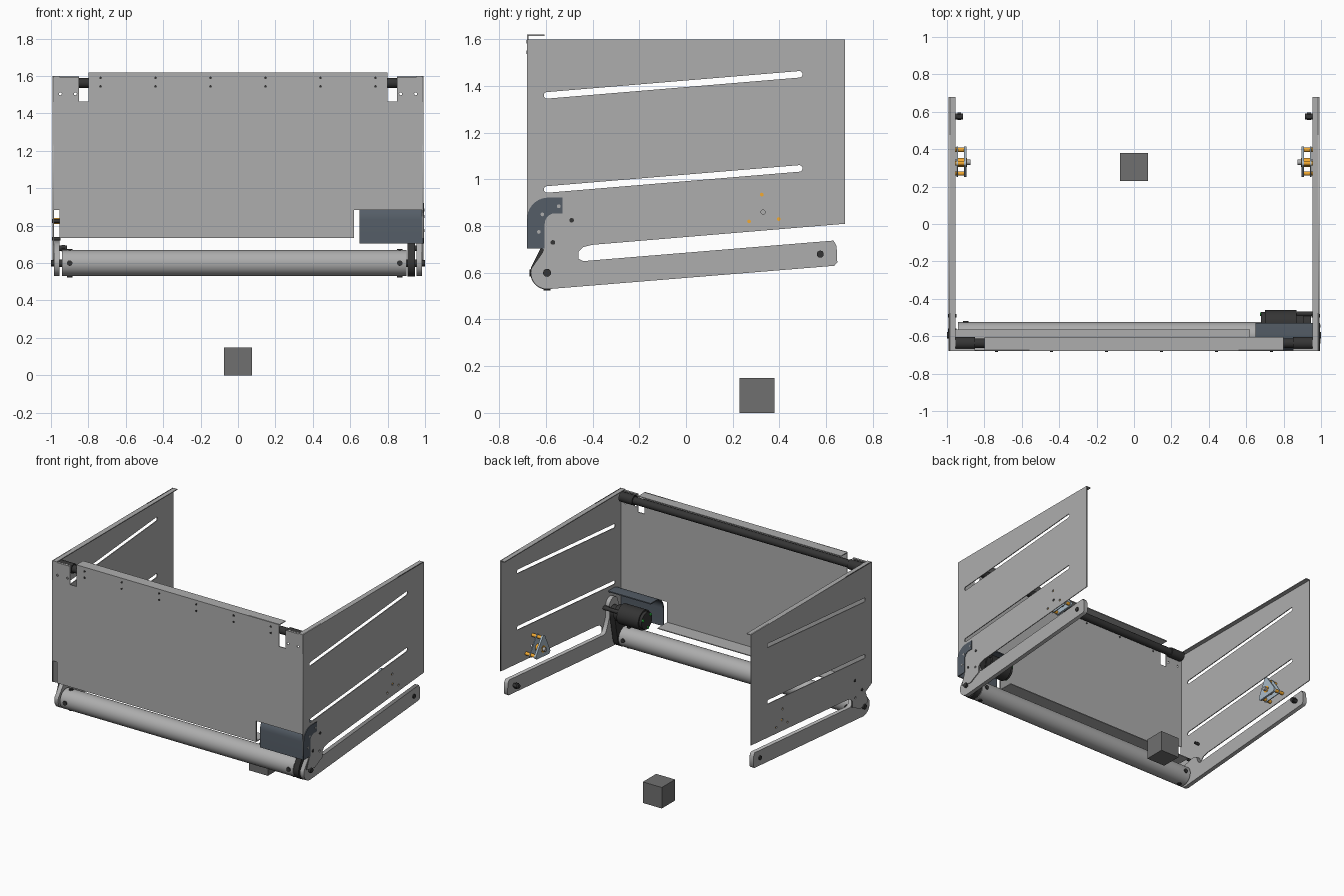
import bpy, bmesh
from math import cos, sin, atan2, pi, radians
from mathutils import Matrix

if "Cube" in bpy.data.objects:
    bpy.data.objects.remove(bpy.data.objects["Cube"])


def material(name, rgb):
    m = bpy.data.materials.new(name)
    m.diffuse_color = (*rgb, 1)
    m.use_nodes = True
    m.node_tree.nodes["Principled BSDF"].inputs["Base Color"].default_value = m.diffuse_color
    return m


BLACK = material("black", (0.035, 0.035, 0.035))
SLATE = material("slate", (0.09, 0.11, 0.135))
ORANGE = material("orange", (0.9, 0.4, 0.03))
STEEL = material("blue_steel", (0.4, 0.5, 0.58))
GREEN = material("green", (0.03, 0.6, 0.06))
CUBE = material("dark_grey", (0.16, 0.16, 0.16))
SHEET = material("light_grey", (0.42, 0.42, 0.42))


def add_mesh(name, bm, mat):
    me = bpy.data.meshes.new(name)
    bm.to_mesh(me)
    bm.free()
    ob = bpy.data.objects.new(name, me)
    bpy.context.collection.objects.link(ob)
    ob.data.materials.append(mat)
    return ob


def box(name, x, y, z, mat=SHEET):
    bm = bmesh.new()
    bmesh.ops.create_cube(bm, size=1)
    for v in bm.verts:
        v.co = [lo + (c + 0.5) * (hi - lo) for c, (lo, hi) in zip(v.co, (x, y, z))]
    return add_mesh(name, bm, mat)


def smooth(ob):
    bpy.ops.object.select_all(action='DESELECT')
    bpy.context.view_layer.objects.active = ob
    ob.select_set(True)
    bpy.ops.object.shade_smooth_by_angle(angle=radians(35))


def rod(name, x0, x1, y, z, r, mat=BLACK, segs=32, axis='X'):
    """Cylinder along X from x0 to x1, or along Y / Z when centred on (x0, y, z) with length x1."""
    bm = bmesh.new()
    length = abs(x1 - x0) if axis == 'X' else x1
    rot = {'X': Matrix.Rotation(pi / 2, 4, 'Y'), 'Y': Matrix.Rotation(pi / 2, 4, 'X'), 'Z': Matrix()}[axis]
    cx = (x0 + x1) / 2 if axis == 'X' else x0
    bmesh.ops.create_cone(bm, cap_ends=True, segments=segs, radius1=r, radius2=r, depth=length,
                          matrix=Matrix.Translation((cx, y, z)) @ rot)
    ob = add_mesh(name, bm, mat)
    smooth(ob)
    return ob


def plate(name, loops, at, thick, mat=SHEET, facing='X'):
    """Flat plate with holes: the first loop is the outline, the others are holes."""
    cu = bpy.data.curves.new(name, 'CURVE')
    cu.dimensions, cu.fill_mode, cu.extrude = '2D', 'BOTH', thick / 2
    for pts in loops:
        sp = cu.splines.new('POLY')
        sp.points.add(len(pts) - 1)
        for p, (a, b) in zip(sp.points, pts):
            p.co = (a, b, 0, 1)
        sp.use_cyclic_u = True
    ob = bpy.data.objects.new(name, cu)
    bpy.context.collection.objects.link(ob)
    if facing == 'X':
        ob.location, ob.rotation_euler = (at, 0, 0), (pi / 2, 0, pi / 2)
    else:
        ob.location, ob.rotation_euler = (0, at, 0), (pi / 2, 0, 0)
    cu.materials.append(mat)
    bpy.ops.object.select_all(action='DESELECT')
    bpy.context.view_layer.objects.active = ob
    ob.select_set(True)
    bpy.ops.object.convert(target='MESH')
    return ob


def arc(cx, cy, r, a0, a1, n=10):
    return [(cx + r * cos(radians(a0 + (a1 - a0) * i / n)),
             cy + r * sin(radians(a0 + (a1 - a0) * i / n))) for i in range(n + 1)]


def hole(cx, cy, r=0.008):
    return arc(cx, cy, r, 0, 330, 11)


def capsule(p, q, r0, r1):
    a = atan2(q[1] - p[1], q[0] - p[0]) * 180 / pi
    return arc(*p, r0, a + 90, a + 270, 16) + arc(*q, r1, a - 90, a + 90, 16)


# Shared positions in the side view (y, z)
PIVOT = (-0.595, 0.60)
TRI = [(0.27, 0.82), (0.397, 0.83), (0.325, 0.935)]
CENTRE = (0.33, 0.86)

wall = [(-0.68, 1.6), (0.68, 1.6), (0.68, 0.81), (-0.40, 0.72), (-0.44, 0.71), (-0.46, 0.69),
        (-0.46, 0.645), (-0.55, 0.60), (-0.64, 0.62), (-0.61, 0.70), (-0.68, 0.735)]
wall_holes = [capsule((-0.595, 1.36), (0.485, 1.45), 0.014, 0.014),
              capsule((-0.595, 0.957), (0.485, 1.047), 0.014, 0.014),
              hole(*CENTRE, 0.009), hole(-0.495, 0.70)] + [hole(*p) for p in TRI]
arm_low = arc(*PIVOT, 0.07, 165, 275, 14) + [(0.635, 0.63), (0.648, 0.645), (0.645, 0.715), (0.632, 0.738),
                                             (-0.44, 0.65), (-0.46, 0.66)]
arm_top = {-1: [(-0.48, 0.71), (-0.52, 0.72), (-0.60, 0.70)],
           1: [(-0.48, 0.70), (-0.50, 0.75)] + arc(-0.55, 0.83, 0.05, 0, 180) + [(-0.605, 0.70)]}

for s, side in ((-1, "left"), (1, "right")):
    def srod(name, a, b, *args, **kw):
        return rod(f"{side}_{name}", s * a, s * b, *args, **kw)

    # Slotted side wall with inward top flange
    plate(f"{side}_wall", [wall] + wall_holes, s * 0.988, 0.006)
    box(f"{side}_wall_flange", sorted((s * 0.955, s * 0.99)), (-0.68, 0.68), (1.594, 1.6))
    # Lower arm with pivot bracket
    plate(f"{side}_arm", [arm_low + arm_top[s]], s * 0.97, 0.03)
    srod("pivot_bolt", 0.93, 1.0, *PIVOT, 0.017)
    srod("arm_bolt", 0.915, 0.992, 0.575, 0.68, 0.015)
    srod("arm_nut", 0.925, 0.945, 0.575, 0.68, 0.02, segs=6)
    for i, (y, z) in enumerate([(-0.49, 0.825), (-0.57, 0.73)]):
        srod(f"bracket_bolt_{i}", 0.95, 0.994, y, z, 0.01, segs=16)
    # Triangular bearing block on three orange spacers
    for i, p in enumerate(TRI):
        srod(f"spacer_{i}", 0.905, 0.985, *p, 0.012, mat=ORANGE, segs=16)
    tri_out = [pt for p, a in zip(TRI, (150, 270, 30)) for pt in arc(*p, 0.018, a, a + 120, 6)]
    plate(f"{side}_bearing_plate", [tri_out, hole(*CENTRE, 0.024)], s * 0.902, 0.014, STEEL)
    plate(f"{side}_bearing_back_plate", [tri_out, hole(*CENTRE, 0.024)], s * 0.945, 0.006, STEEL)
    srod("bearing_ring", 0.893, 0.95, *CENTRE, 0.024, mat=ORANGE, segs=20)
    srod("bearing_pin", 0.875, 0.955, *CENTRE, 0.014, mat=SHEET, segs=16)
    # Thick ends of the top tube
    srod("tube_end", 0.85, 0.955, -0.637, 1.563, 0.034)
    box(f"{side}_corner_flange", sorted((s * 0.85, s * 0.99)), (-0.68, -0.665), (1.589, 1.595))
    # Screws around the roller end
    x = 0.865 if s > 0 else -0.90
    for i in range(4):
        ax = 'Z' if i % 2 else 'Y'
        d = 0.07 if i < 2 else -0.07
        rod(f"{side}_roller_screw_{i}", x, 0.012, PIVOT[0] + (0 if ax == 'Z' else d),
            PIVOT[1] + (d if ax == 'Z' else 0), 0.015, axis=ax, segs=16)

# Front panel with corner notches, bends and screw holes
half = [(0.80, 1.62), (0.80, 1.465), (0.85, 1.465), (0.85, 1.595), (0.99, 1.595)]
panel = [(-x, z) for x, z in reversed(half)] + half + [
    (0.99, 0.885), (0.62, 0.885), (0.62, 0.735), (-0.955, 0.735), (-0.955, 0.885), (-0.99, 0.885)]
plate("front_panel", [panel] + [hole(x, 1.505) for x in (-0.95, -0.87, 0.87, 0.95)], -0.677, 0.006, facing='Y')
box("front_top_flange", (-0.8, 0.8), (-0.68, -0.605), (1.614, 1.62))
box("front_bottom_flange", (-0.955, 0.62), (-0.68, -0.565), (0.735, 0.741))
for i in range(6):
    for z in (1.545, 1.59):
        rod("panel_screw", -0.735 + 0.294 * i, 0.012, -0.678, z, 0.007, axis='Y', segs=12)

# Top tube
rod("top_tube", -0.86, 0.86, -0.637, 1.563, 0.026)

# Roller
rod("roller", -0.94, 0.90, *PIVOT, 0.07, mat=SHEET, segs=48)
rod("roller_axle", -0.96, 0.96, *PIVOT, 0.02)

# Drive belt and motor
MOTOR = (-0.53, 0.79)
plate("drive_belt", [capsule(PIVOT, MOTOR, 0.072, 0.045)], 0.925, 0.04, BLACK)
rod("motor_body", 0.70, 0.87, *MOTOR, 0.07)
rod("motor_end_cap", 0.68, 0.70, *MOTOR, 0.06)
rod("motor_gearbox", 0.87, 0.905, *MOTOR, 0.055)
rod("motor_cable_pin", 0.87, 0.985, -0.48, 0.82, 0.013, segs=16)
for i, a in enumerate((20, 140, 260)):
    y, z = MOTOR[0] + 0.05 * cos(radians(a)), MOTOR[1] + 0.05 * sin(radians(a))
    rod(f"motor_light_{i}", 0.674, 0.70, y, z, 0.01, mat=GREEN, segs=12)

# Bent motor cover and its end plate
outer = [(-0.68, 0.705)] + arc(-0.59, 0.832, 0.09, 180, 90) + [(-0.53, 0.922)]
thin = [(-0.53, 0.914)] + arc(-0.59, 0.832, 0.082, 90, 180) + [(-0.672, 0.705)]
thick = [(-0.53, 0.855), (-0.56, 0.855)] + arc(-0.56, 0.81, 0.045, 90, 180) + [(-0.605, 0.705)]
smooth(plate("motor_cover", [outer + thin], 0.82, 0.34, SLATE))
plate("motor_cover_end", [outer + thick], 0.992, 0.006, SLATE)
for i, (y, z) in enumerate([(-0.63, 0.775), (-0.615, 0.85), (-0.545, 0.885)]):
    rod(f"cover_screw_{i}", 0.985, 0.997, y, z, 0.008, mat=SHEET, segs=12)

# Loose cube on the floor
box("floor_cube", (-0.075, 0.075), (0.23, 0.38), (0, 0.15), CUBE)
